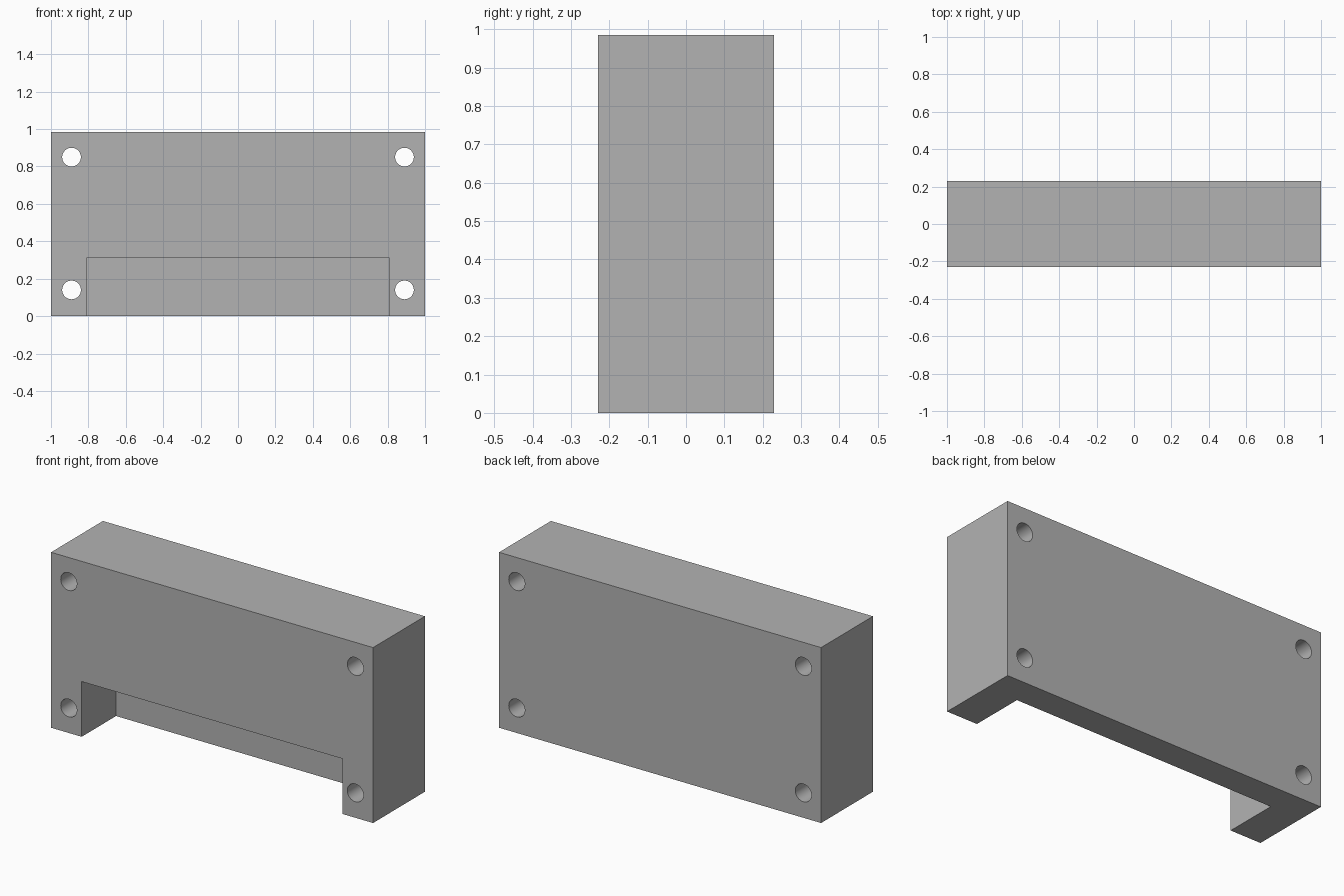
import bpy, math

if "Cube" in bpy.data.objects:
    bpy.data.objects.remove(bpy.data.objects["Cube"])

HALF_X, HALF_Y, HEIGHT = 1.0, 0.23, 0.985
NOTCH_X, NOTCH_Z, NOTCH_BACK = 0.81, 0.31, 0.075
HOLE_X, HOLE_Z, HOLE_R = 0.89, (0.14, 0.85), 0.05

grey = bpy.data.materials.new("mid_grey")
grey.diffuse_color = (0.45, 0.45, 0.45, 1)
grey.use_nodes = True
grey.node_tree.nodes["Principled BSDF"].inputs["Base Color"].default_value = grey.diffuse_color


def box(name, lo, hi):
    bpy.ops.mesh.primitive_cube_add(size=1, location=[(a + b) / 2 for a, b in zip(lo, hi)])
    ob = bpy.context.object
    ob.name = name
    ob.scale = [b - a for a, b in zip(lo, hi)]
    bpy.ops.object.transform_apply(location=True, rotation=True, scale=True)
    ob.data.materials.append(grey)
    return ob


def cut(target, cutter):
    mod = target.modifiers.new("cut", "BOOLEAN")
    mod.operation = "DIFFERENCE"
    mod.solver = "EXACT"
    mod.object = cutter
    bpy.context.view_layer.objects.active = target
    bpy.ops.object.modifier_apply(modifier=mod.name)
    bpy.data.objects.remove(cutter)


# Solid block
block = box("mounting_block", (-HALF_X, -HALF_Y, 0), (HALF_X, HALF_Y, HEIGHT))

# Pocket open to the front and the bottom, leaving a back wall and two feet
cut(block, box("pocket_cutter", (-NOTCH_X, -HALF_Y - 0.1, -0.1),
               (NOTCH_X, NOTCH_BACK, NOTCH_Z)))

# Four through holes at the corners
for x in (-HOLE_X, HOLE_X):
    for z in HOLE_Z:
        bpy.ops.mesh.primitive_cylinder_add(vertices=48, radius=HOLE_R, depth=1,
                                            location=(x, 0, z),
                                            rotation=(math.pi / 2, 0, 0))
        hole = bpy.context.object
        hole.data.materials.append(grey)
        cut(block, hole)

# Smooth hole walls, sharp block edges
bpy.ops.object.select_all(action="DESELECT")
block.select_set(True)
bpy.context.view_layer.objects.active = block
bpy.ops.object.shade_smooth_by_angle(angle=math.radians(30))
